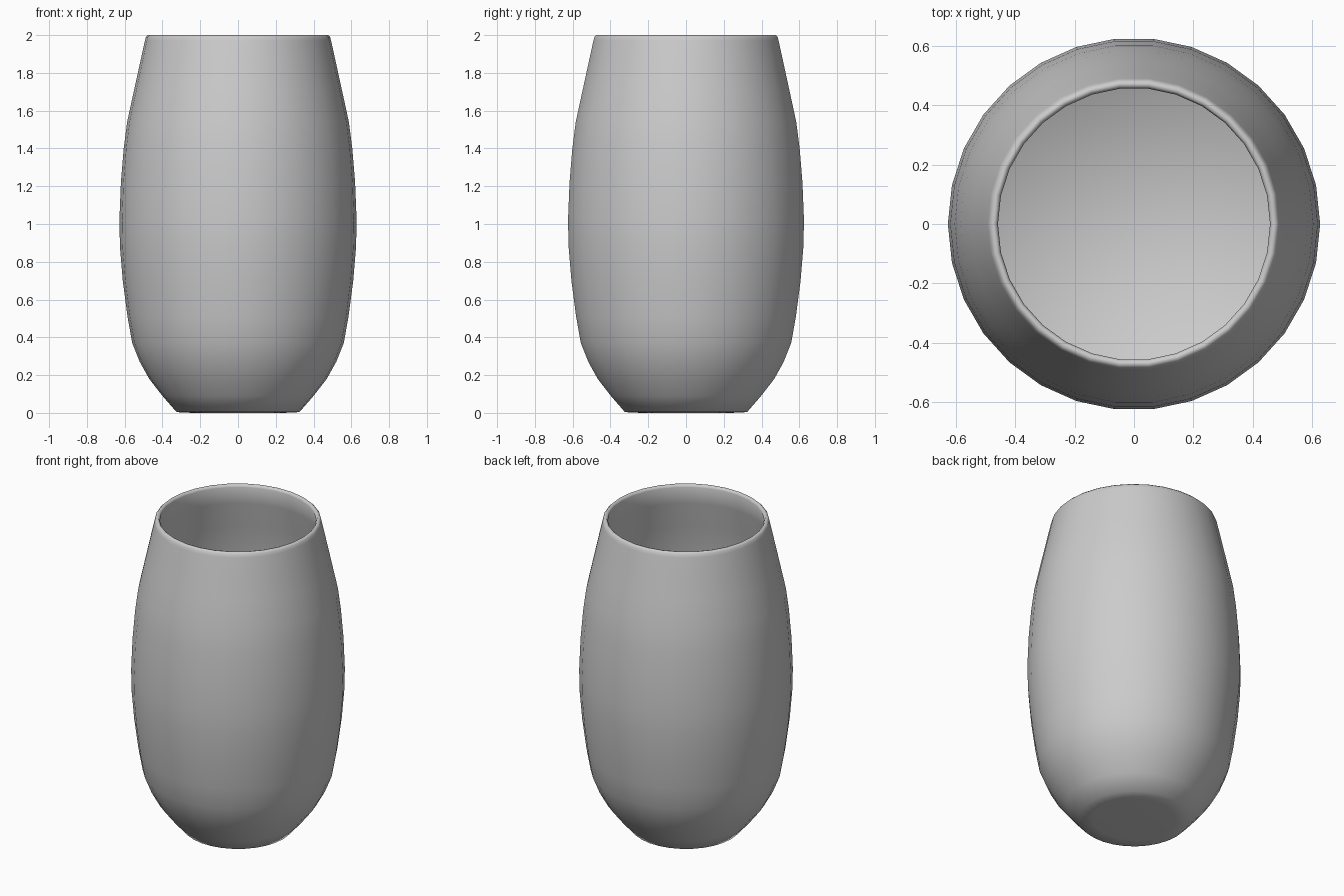
import bpy, bmesh
from math import cos, sin, pi, radians

if "Cube" in bpy.data.objects:
    bpy.data.objects.remove(bpy.data.objects["Cube"])

SIDES = 30

# Closed wall profile (radius, height): underside, outer wall, rim, inner wall, floor
profile = [
    (0.24, 0.0), (0.325, 0.004), (0.40, 0.09), (0.47, 0.18), (0.52, 0.27), (0.56, 0.37),
    (0.585, 0.51), (0.61, 0.70), (0.625, 0.88), (0.628, 1.02), (0.62, 1.22),
    (0.605, 1.40), (0.587, 1.54), (0.55, 1.71), (0.515, 1.87), (0.493, 1.97),
    (0.488, 1.99), (0.478, 2.0), (0.466, 1.998), (0.459, 1.985),
    (0.482, 1.87), (0.517, 1.71), (0.554, 1.54), (0.587, 1.22), (0.595, 1.02),
    (0.578, 0.70), (0.555, 0.51), (0.525, 0.37), (0.49, 0.28), (0.46, 0.25),
]

# Tumbler: spin the profile into rings and cap both ends
bm = bmesh.new()
rings = [[bm.verts.new((r * cos(2 * pi * i / SIDES), r * sin(2 * pi * i / SIDES), z))
          for i in range(SIDES)] for r, z in profile]
for a, b in zip(rings, rings[1:]):
    for i in range(SIDES):
        j = (i + 1) % SIDES
        bm.faces.new((a[i], a[j], b[j], b[i]))
bm.faces.new(rings[0][::-1])
bm.faces.new(rings[-1])
bmesh.ops.recalc_face_normals(bm, faces=bm.faces)

mesh = bpy.data.meshes.new("tumbler")
bm.to_mesh(mesh)
bm.free()
tumbler = bpy.data.objects.new("tumbler", mesh)
bpy.context.collection.objects.link(tumbler)

# Soft shading all over
bpy.context.view_layer.objects.active = tumbler
tumbler.select_set(True)
bpy.ops.object.shade_smooth_by_angle(angle=radians(65))
